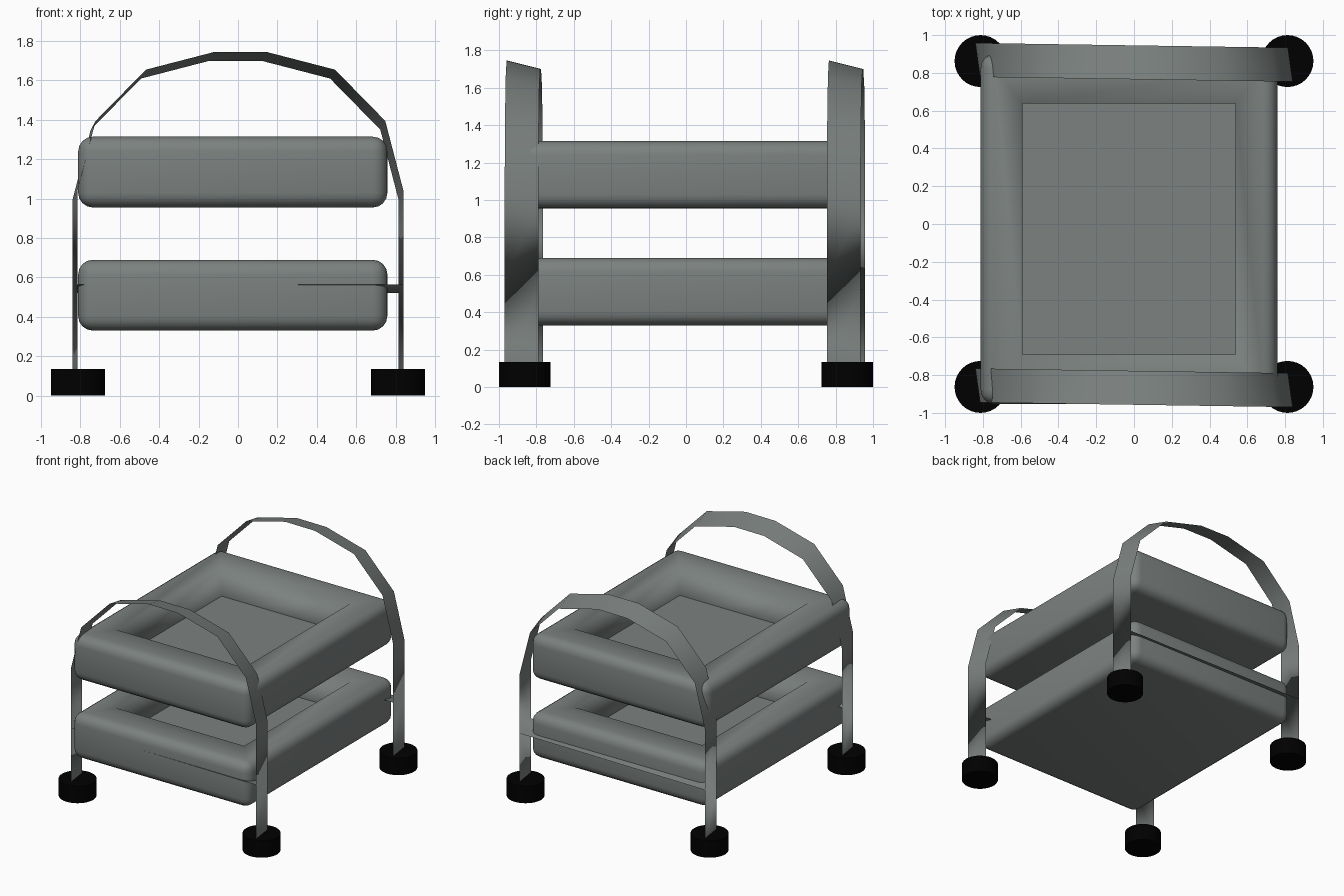
import bpy
import bmesh
from mathutils import Vector

if "Cube" in bpy.data.objects:
    bpy.data.objects.remove(bpy.data.objects["Cube"], do_unlink=True)


def make_material(name, color):
    mat = bpy.data.materials.new(name)
    mat.use_nodes = True
    mat.diffuse_color = color
    mat.node_tree.nodes["Principled BSDF"].inputs["Base Color"].default_value = color
    return mat


GREY = make_material("slate grey", (0.20, 0.222, 0.216, 1))
BLACK = make_material("black rubber", (0, 0, 0, 1))


def finish(name, bm, mat):
    mesh = bpy.data.meshes.new(name)
    bm.to_mesh(mesh)
    bm.free()
    mesh.materials.append(mat)
    obj = bpy.data.objects.new(name, mesh)
    bpy.context.collection.objects.link(obj)
    return obj


# Trays: rounded boxes with a deep rectangular well sunk in the top
def tray(name, bottom):
    size = Vector((1.57, 1.855, 0.36))
    center = Vector((-0.0265, -0.0265, bottom + size.z / 2))
    opening = Vector((1.13, 1.33))
    bm = bmesh.new()
    bmesh.ops.create_cube(bm, size=1)
    for v in bm.verts:
        v.co = center + v.co * size
    bmesh.ops.bevel(bm, geom=bm.edges[:], offset=0.075, segments=4,
                    profile=0.5, affect='EDGES')
    top = max(bm.faces, key=lambda f: f.calc_center_median().z)
    bmesh.ops.inset_individual(bm, faces=[top], thickness=0.1)
    for v in top.verts:
        v.co.x = center.x + (opening.x / 2 if v.co.x > center.x else -opening.x / 2)
        v.co.y = center.y + (opening.y / 2 if v.co.y > center.y else -opening.y / 2)
    bmesh.ops.inset_individual(bm, faces=[top], thickness=0, depth=-0.24)
    for f in bm.faces:
        f.smooth = f is not top
    finish(name, bm, GREY)


tray("lower_tray", 0.33)
tray("upper_tray", 0.955)


# Hoops: thin slightly skewed ribbons, two legs joined by an arch and a crossbar
def hoop(name, y_mid):
    half = [(0.8275, 0.08), (0.8275, 0.565), (0.8275, 1.04),
            (0.735, 1.395), (0.48, 1.655), (0.1325, 1.745)]
    path = half + [(-x, z) for x, z in reversed(half)]
    skew = Vector((-0.025, 0.18, -0.045))
    bm = bmesh.new()
    rows = []
    for x, z in path:
        x += 0.0125
        front = Vector((x, y_mid - 0.015 * x, z))
        rows.append((bm.verts.new(front), bm.verts.new(front + skew)))
    links = list(zip(rows, rows[1:])) + [(rows[-2], rows[1])]
    for a, b in links:
        bm.faces.new((a[0], a[1], b[1], b[0])).smooth = True
    bmesh.ops.recalc_face_normals(bm, faces=bm.faces[:])
    finish(name, bm, GREY)


hoop("front_hoop", -0.957)
hoop("back_hoop", 0.766)

# Feet: short round pads under the four legs
for side, x in (("left", 0.8125), ("right", -0.8125)):
    for end, y in (("front", -0.8625), ("back", 0.8625)):
        bm = bmesh.new()
        bmesh.ops.create_cone(bm, cap_ends=True, segments=32, radius1=0.1375,
                              radius2=0.1375, depth=0.135)
        bmesh.ops.translate(bm, verts=bm.verts[:], vec=(x, y, 0.0675))
        foot = finish(f"{end}_{side}_foot", bm, BLACK)
        bpy.ops.object.select_all(action='DESELECT')
        foot.select_set(True)
        bpy.context.view_layer.objects.active = foot
        bpy.ops.object.shade_smooth_by_angle()
